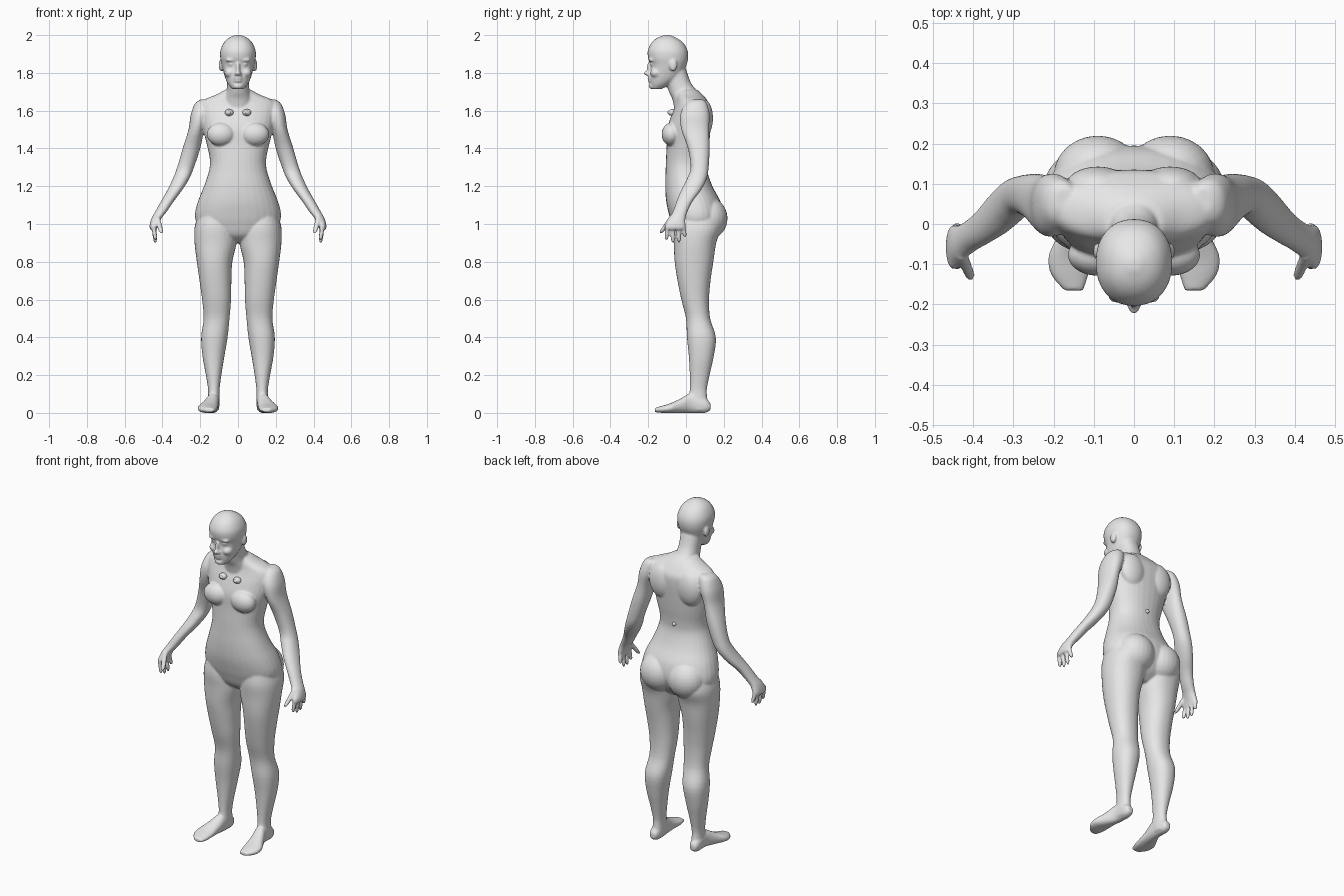
import bpy
import bmesh
import math
from mathutils import Vector, Matrix

default_cube = bpy.data.objects.get("Cube")
if default_cube:
    bpy.data.objects.remove(default_cube, do_unlink=True)

# One plain colour for the whole figure
grey = bpy.data.materials.new("plain grey")
grey.use_nodes = True
colour = (0.8, 0.8, 0.8, 1)
grey.diffuse_color = colour
grey.node_tree.nodes["Principled BSDF"].inputs["Base Color"].default_value = colour


def spline(a, b, c, d, t):
    """Smooth curve from b to c, guided by the neighbours a and d."""
    bend = (2 * a - 5 * b + 4 * c - d) * t * t
    twist = (3 * b - a - 3 * c + d) * t * t * t
    return (2 * b + (c - a) * t + bend + twist) / 2


def refine(rows, steps=4):
    rows = [Vector(row) for row in rows]
    padded = [rows[0]] + rows + [rows[-1]]
    result = []
    for i in range(len(rows) - 1):
        for step in range(steps):
            result.append(spline(*padded[i:i + 4], step / steps))
    return result + [rows[-1]]


def loft(bm, rows, along_y=False, sides=32, power=2.2):
    """Skin over rounded sections: position, then low and high bounds on two axes."""
    rings = []
    for level, u0, u1, v0, v1 in refine(rows):
        ring = []
        for k in range(sides):
            angle = math.tau * k / sides
            c, s = math.cos(angle), math.sin(angle)
            u = (u0 + u1) / 2 + (u1 - u0) / 2 * math.copysign(abs(c) ** (2 / power), c)
            v = (v0 + v1) / 2 + (v1 - v0) / 2 * math.copysign(abs(s) ** (2 / power), s)
            ring.append(bm.verts.new((u, level, v) if along_y else (u, v, level)))
        rings.append(ring)
    for low, high in zip(rings, rings[1:]):
        for k in range(sides):
            n = (k + 1) % sides
            bm.faces.new((low[k], low[n], high[n], high[k]))
    bm.faces.new(rings[0])
    bm.faces.new(rings[-1])


def centred(rows):
    return [(z, -half, half, front, back) for z, half, front, back in rows]


def blob(bm, centre, radii):
    matrix = Matrix.Translation(centre) @ Matrix.Diagonal((*radii, 1))
    bmesh.ops.create_uvsphere(bm, u_segments=24, v_segments=16, radius=1, matrix=matrix)


def finger(bm, base, tip, radius):
    base, tip = Vector(base), Vector(tip)
    rows = []
    for t, scale in ((0, 1), (.5, 1), (.85, .9), (1, .4)):
        p, r = base.lerp(tip, t), radius * scale
        rows.append((p.z, p.x - r, p.x + r, p.y - r, p.y + r))
    loft(bm, rows, sides=16, power=2)


def mirror_all(bm):
    copy = bmesh.ops.duplicate(bm, geom=bm.verts[:] + bm.edges[:] + bm.faces[:])
    verts = [g for g in copy["geom"] if isinstance(g, bmesh.types.BMVert)]
    bmesh.ops.scale(bm, vec=(-1, 1, 1), verts=verts)


def make_object(bm, name):
    bmesh.ops.recalc_face_normals(bm, faces=bm.faces[:])
    mesh = bpy.data.meshes.new(name)
    bm.to_mesh(mesh)
    bm.free()
    mesh.materials.append(grey)
    obj = bpy.data.objects.new(name, mesh)
    bpy.context.collection.objects.link(obj)
    mesh.shade_smooth()
    return obj


body = bmesh.new()

# Leg
loft(body, [
    (1.05, .03, .21, -.06, .17), (.98, .01, .23, -.07, .185),
    (.9, .008, .23, -.065, .16), (.8, .03, .218, -.06, .145),
    (.7, .035, .204, -.045, .13), (.6, .037, .19, -.025, .122),
    (.5, .045, .182, 0, .128), (.4, .055, .195, .005, .158),
    (.3, .072, .188, .015, .147), (.2, .088, .17, .02, .125),
    (.12, .098, .158, .02, .11), (.06, .098, .16, .01, .115),
    (.015, .1, .16, .03, .12)])

# Foot, from heel to toe
loft(body, [
    (.13, .115, .15, .015, .05), (.1, .102, .162, 0, .08),
    (.03, .1, .165, 0, .105), (-.03, .105, .19, 0, .075),
    (-.08, .108, .213, 0, .052), (-.125, .113, .207, 0, .038),
    (-.165, .125, .175, .004, .026)], along_y=True)

# Arm and palm
loft(body, [
    (1.66, .15, .195, .03, .09), (1.64, .14, .226, 0, .11),
    (1.58, .15, .25, -.03, .125), (1.5, .178, .262, -.025, .122),
    (1.4, .2, .293, .01, .125), (1.3, .233, .322, .025, .12),
    (1.24, .258, .345, .005, .11), (1.18, .295, .374, -.025, .08),
    (1.12, .34, .408, -.05, .035), (1.07, .374, .436, -.068, .01),
    (1.03, .405, .458, -.09, -.003), (.99, .425, .468, -.112, -.002),
    (.97, .43, .464, -.11, -.005)])

# Fingers and thumb
for start, end, tip_z in ((-.098, -.104, .915), (-.07, -.069, .9),
                          (-.042, -.036, .902), (-.016, -.005, .93)):
    finger(body, (.448, start, 1), (.437, end, tip_z), .0115)
finger(body, (.428, -.075, 1.04), (.405, -.135, .95), .014)

# Chest, shoulder blade, buttock
blob(body, (.09, -.077, 1.475), (.075, .052, .062))
blob(body, (.09, .095, 1.56), (.08, .048, .1))
blob(body, (.09, .12, 1.03), (.11, .1, .11))

# Ear, brow, cheek, eyelid, nostril
blob(body, (.09, -.068, 1.84), (.012, .021, .032))
blob(body, (.034, -.18, 1.868), (.032, .018, .01))
blob(body, (.042, -.157, 1.8), (.03, .032, .026))
blob(body, (.034, -.178, 1.846), (.016, .011, .008))
blob(body, (.012, -.198, 1.793), (.009, .011, .009))
mirror_all(body)

# Torso
loft(body, centred([
    (.9, .04, 0, .1), (.94, .16, -.05, .15), (1, .215, -.075, .185),
    (1.05, .228, -.09, .195), (1.12, .212, -.105, .182),
    (1.2, .18, -.11, .14), (1.28, .154, -.108, .113),
    (1.34, .149, -.106, .112), (1.42, .165, -.102, .122),
    (1.5, .185, -.1, .13), (1.57, .2, -.08, .135),
    (1.62, .21, -.06, .132), (1.655, .185, -.05, .112),
    (1.685, .115, -.05, .088), (1.71, .07, -.05, .06)]))

# Neck
loft(body, centred([
    (1.6, .08, -.06, .08), (1.66, .075, -.072, .07), (1.7, .062, -.09, .06),
    (1.75, .058, -.105, .025), (1.82, .06, -.12, 0)]))

# Head
loft(body, centred([
    (1.714, .03, -.182, -.13), (1.74, .052, -.188, -.08),
    (1.78, .07, -.192, -.025), (1.84, .086, -.188, .002),
    (1.88, .094, -.201, .012), (1.92, .093, -.202, .008),
    (1.96, .075, -.182, -.015), (1.985, .049, -.153, -.05),
    (2, .015, -.115, -.085)]))

# Nose, lips and chin
blob(body, (0, -.195, 1.822), (.011, .014, .034))
blob(body, (0, -.208, 1.798), (.013, .016, .012))
blob(body, (0, -.191, 1.772), (.024, .013, .006))
blob(body, (0, -.189, 1.757), (.021, .013, .006))
blob(body, (0, -.177, 1.73), (.027, .02, .017))

skin = make_object(body, "body")

# Fuse the parts into one soft skin
remesh = skin.modifiers.new("fuse", 'REMESH')
remesh.mode = 'VOXEL'
remesh.voxel_size = .0055
remesh.use_smooth_shade = True
soften = skin.modifiers.new("soften", 'SMOOTH')
soften.factor = .5
soften.iterations = 6
bpy.context.view_layer.objects.active = skin
for modifier in (remesh.name, soften.name):
    bpy.ops.object.modifier_apply(modifier=modifier)

# Small loose balls at the collar, each with a raised front
for side, x in (("left", .047), ("right", -.047)):
    ball = bmesh.new()
    blob(ball, (x, -.074, 1.59), (.023, .02, .018))
    blob(ball, (x, -.089, 1.59), (.01, .009, .01))
    make_object(ball, side + "_collar_ball")

# Small stud on the lower back
stud = bmesh.new()
blob(stud, (0, .113, 1.33), (.011, .01, .011))
make_object(stud, "back_stud")
